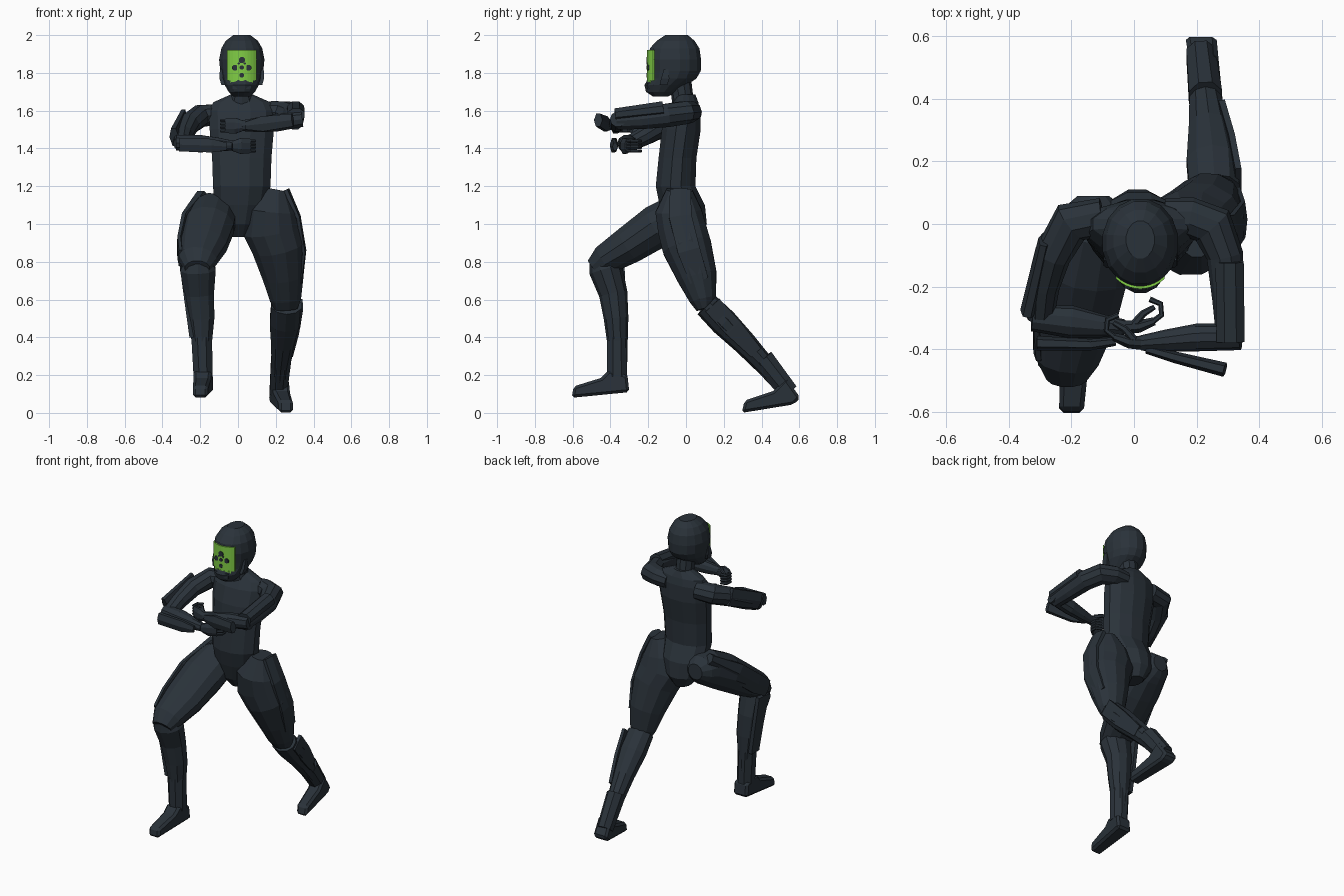
import bpy, bmesh, math
from mathutils import Vector


def material(name, col):
    m = bpy.data.materials.new(name)
    m.diffuse_color = (*col, 1)
    return m


SUIT = material("dark slate suit", (0.023, 0.032, 0.042))
GREEN = material("visor green", (0.22, 0.62, 0.06))


def finish(name, bm, mat=SUIT):
    bmesh.ops.recalc_face_normals(bm, faces=bm.faces)
    me = bpy.data.meshes.new(name)
    bm.to_mesh(me)
    bm.free()
    me.materials.append(mat)
    ob = bpy.data.objects.new(name, me)
    bpy.context.collection.objects.link(ob)
    return ob


def loft(name, rings, side=(1, 0, 0), n=10, axis=None, mat=SUIT):
    """Skin faceted rings (x, y, z, half size along side, half size across)."""
    bm = bmesh.new()
    cen = [Vector(r[:3]) for r in rings]
    loops = []
    k = 1 / math.cos(math.pi / n)
    for i, r in enumerate(rings):
        t = Vector(axis) if axis else cen[min(i + 1, len(cen) - 1)] - cen[max(i - 1, 0)]
        t.normalize()
        u = Vector(side) - t * t.dot(Vector(side))
        u.normalize()
        v = t.cross(u)
        loops.append([bm.verts.new(cen[i] + u * r[3] * k * math.cos(a) + v * r[4] * k * math.sin(a))
                      for a in (2 * math.pi * (j + .5) / n for j in range(n))])
    for a, b in zip(loops, loops[1:]):
        for j in range(n):
            bm.faces.new((a[j], a[(j + 1) % n], b[(j + 1) % n], b[j]))
    bm.faces.new(loops[0])
    bm.faces.new(loops[-1])
    return finish(name, bm, mat)


def foot(name, x_heel, x_toe, half, profile):
    """Side profile (y, z) given width, skewed and narrowed towards the toe (low y)."""
    bm = bmesh.new()
    ys = [p[0] for p in profile]
    sides = []
    for s in (-1, 1):
        row = []
        for y, z in profile:
            t = (max(ys) - y) / (max(ys) - min(ys))
            row.append(bm.verts.new((x_heel + (x_toe - x_heel) * t + s * half * (1 - .25 * t), y, z)))
        bm.faces.new(row)
        sides.append(row)
    n = len(profile)
    for i in range(n):
        j = (i + 1) % n
        bm.faces.new((sides[0][i], sides[0][j], sides[1][j], sides[1][i]))
    ob = finish(name, bm)
    mod = ob.modifiers.new("chamfer", "BEVEL")
    mod.width = 0.014
    mod.segments = 1


UP = (0, 0, 1)
CX = 0.02  # the upper body sits slightly off centre

# Head, neck and torso, as horizontal rings
loft("head", [(CX, cy, z, a, b) for z, cy, a, b in (
    (1.675, -.135, .045, .04), (1.70, -.13, .07, .082), (1.735, -.108, .09, .112),
    (1.77, -.073, .105, .128), (1.81, -.06, .114, .138), (1.87, -.06, .12, .14),
    (1.93, -.06, .108, .131), (1.97, -.055, .085, .1), (2.0, -.05, .045, .06))], n=16, axis=UP)
loft("neck", [(CX, 0, 1.6, .085, .065), (CX, -.02, 1.68, .055, .055), (CX, -.04, 1.8, .055, .06)], axis=UP)
loft("torso", [(x, cy, z, a, b) for z, x, cy, a, b in (
    (1.685, CX, 0, .06, .05), (1.645, CX, 0, .15, .065), (1.6, CX, -.01, .175, .085),
    (1.5, CX, -.025, .17, .103), (1.35, CX, -.045, .157, .1), (1.2, CX, -.055, .152, .105),
    (1.1, .015, -.02, .14, .12), (1.0, .01, 0, .105, .11), (.93, .01, .01, .05, .065))], n=12, axis=UP)
for s, label in ((-1, "right"), (1, "left")):
    loft(f"ear_tab_{label}", [(CX + s * .098, -.12, 1.735, .01, .02), (CX + s * .108, -.11, 1.77, .01, .022),
                              (CX + s * .11, -.105, 1.82, .006, .012)], n=4, axis=UP)


# Curved visor with dark dots
def visor_y(x):
    return -.06 - .147 * math.sqrt(1 - (x / .124) ** 2)


def curved_plate(name, half, z0, z1, out, mat, cols):
    bm = bmesh.new()
    xs = [-half + 2 * half * i / cols for i in range(cols + 1)]
    front = [[bm.verts.new((CX + x, visor_y(x) - out, z)) for x in xs] for z in (z0, z1)]
    for i in range(cols):
        bm.faces.new((front[0][i], front[0][i + 1], front[1][i + 1], front[1][i]))
    ext = bmesh.ops.extrude_face_region(bm, geom=bm.faces[:])
    bmesh.ops.translate(bm, vec=(0, .009, 0),
                        verts=[g for g in ext["geom"] if isinstance(g, bmesh.types.BMVert)])
    return finish(name, bm, mat)


curved_plate("visor", .077, 1.76, 1.92, 0, GREEN, 10)
curved_plate("visor_lower_band", .06, 1.745, 1.761, .001, GREEN, 8)
curved_plate("chin_guard", .05, 1.715, 1.746, .008, SUIT, 8)
for i, (x, z, r) in enumerate(((0, 1.868, .016), (-.036, 1.828, .015), (.036, 1.828, .015),
                               (0, 1.828, .011), (0, 1.788, .012), (-.016, 1.85, .006), (.016, 1.85, .006))):
    y = visor_y(x)
    loft(f"visor_dot_{i}", [(CX + x, y - .003, z, r, r), (CX + x, y + .004, z, r, r)], n=8, axis=(0, 1, 0))

# Arms folded in front of the chest: rings are (vertical, across)
loft("left_upper_arm", [(.1, .02, 1.59, .05, .06), (.18, .02, 1.594, .056, .062), (.25, -.005, 1.59, .06, .068),
                        (.29, -.1, 1.575, .062, .056), (.3, -.24, 1.555, .053, .048),
                        (.305, -.37, 1.545, .045, .04)], UP)
loft("left_forearm", [(.34, -.36, 1.555, .04, .04), (.2, -.362, 1.535, .046, .042),
                      (.1, -.372, 1.525, .038, .033), (.02, -.38, 1.52, .028, .023)], UP)
loft("left_upper_arm_plate", [(.305, -.12, 1.608, .042, .045), (.308, -.375, 1.578, .034, .045)], UP, 8)
loft("left_forearm_plate", [(.04, -.40, 1.52, .02, .012), (.13, -.425, 1.53, .04, .016),
                            (.29, -.465, 1.55, .034, .02)], UP, 6)
loft("right_upper_arm", [(-.1, .02, 1.58, .055, .06), (-.2, .005, 1.572, .058, .066), (-.26, -.1, 1.53, .056, .056),
                         (-.29, -.2, 1.475, .05, .05), (-.3, -.3, 1.425, .042, .042)], UP)
loft("right_forearm", [(-.325, -.3, 1.43, .04, .04), (-.2, -.312, 1.425, .046, .05),
                       (-.1, -.325, 1.42, .036, .035), (-.03, -.33, 1.415, .026, .024)], UP)
loft("right_upper_arm_plate", [(-.285, -.05, 1.555, .055, .018), (-.338, -.28, 1.46, .05, .022)], UP, 6)
loft("right_forearm_plate", [(-.31, -.38, 1.42, .036, .02), (-.14, -.385, 1.415, .036, .016),
                             (-.06, -.375, 1.41, .02, .012)], UP, 6)


# Hands with curled fingers
def hand(label, wx, wy, wz, s):
    loft(f"{label}_palm", [(wx - s * .01, wy, wz, .026, .022), (wx + s * .035, wy + .003, wz, .042, .02),
                           (wx + s * .085, wy + .02, wz, .038, .013)], UP, 8)
    for i in range(4):
        z = wz + .027 - i * .018
        loft(f"{label}_finger_{i}", [(wx + s * x, wy + y, z, .008, .008) for x, y in
                                     ((.075, .015), (.108, .04), (.105, .075), (.07, .09))], UP, 6)
    loft(f"{label}_thumb", [(wx + s * .02, wy + .01, wz + .025, .012, .012),
                            (wx + s * .05, wy + .045, wz + .03, .01, .01),
                            (wx + s * .085, wy + .065, wz + .025, .007, .007)], UP, 6)


hand("left", .02, -.38, 1.52, -1)
hand("right", -.02, -.33, 1.413, 1)

# Leading leg, bent forward
loft("right_thigh", [(-.13, .09, 1.07, .05, .05), (-.13, .05, 1.07, .095, .085), (-.128, -.02, 1.06, .12, .11),
                     (-.155, -.15, .99, .135, .115), (-.186, -.3, .89, .127, .1),
                     (-.213, -.43, .81, .1, .08), (-.215, -.49, .765, .065, .05)], n=12)
loft("right_shin", [(-.212, -.44, .81, .07, .07), (-.212, -.425, .76, .094, .085), (-.205, -.385, .63, .078, .072),
                    (-.195, -.37, .5, .07, .062), (-.19, -.362, .35, .05, .05), (-.185, -.365, .2, .045, .05)])
loft("right_ankle_cuff", [(-.192, -.365, .4, .055, .053), (-.185, -.365, .19, .05, .054)], n=8)
loft("right_thigh_panel", [(-.19, .03, 1.15, .03, .035), (-.275, -.15, 1.01, .06, .018),
                           (-.308, -.3, .89, .06, .014), (-.305, -.41, .82, .05, .014)], UP, 6)
loft("right_shin_panel", [(-.297, -.38, .78, .055, .012), (-.27, -.365, .58, .045, .012),
                          (-.245, -.36, .4, .04, .012)], (0, 1, 0), 4)
foot("right_foot", -.182, -.2, .052,
     ((-.605, .08), (-.3, .11), (-.31, .2), (-.41, .225), (-.45, .185), (-.595, .14)))

# Trailing leg, stretched back
loft("left_thigh", [(.2, -.035, 1.18, .06, .07), (.18, -.04, 1.07, .132, .122), (.18, -.02, .97, .152, .128),
                    (.215, .005, .88, .14, .13), (.24, .06, .72, .108, .105), (.252, .09, .6, .082, .07),
                    (.255, .1, .55, .06, .045)], n=12)
loft("left_shin", [(.256, .11, .57, .08, .065), (.25, .2, .48, .082, .07), (.238, .31, .37, .063, .06),
                   (.225, .42, .25, .048, .05), (.215, .545, .11, .042, .042)])
loft("left_ankle_cuff", [(.228, .405, .285, .053, .06), (.213, .545, .11, .046, .05)], n=8)
loft("left_thigh_panel", [(.25, -.03, 1.18, .055, .02), (.315, -.03, 1.04, .06, .015),
                          (.348, .015, .86, .06, .012), (.33, .07, .7, .05, .012)], (0, 1, 0), 6)
loft("left_shin_panel", [(.333, .14, .57, .05, .01), (.312, .25, .45, .05, .01),
                         (.28, .37, .32, .035, .01)], (0, 1, 1), 4)
foot("left_foot", .212, .255, .05,
     ((.295, .0), (.57, .045), (.605, .08), (.53, .185), (.46, .115), (.31, .065)))
